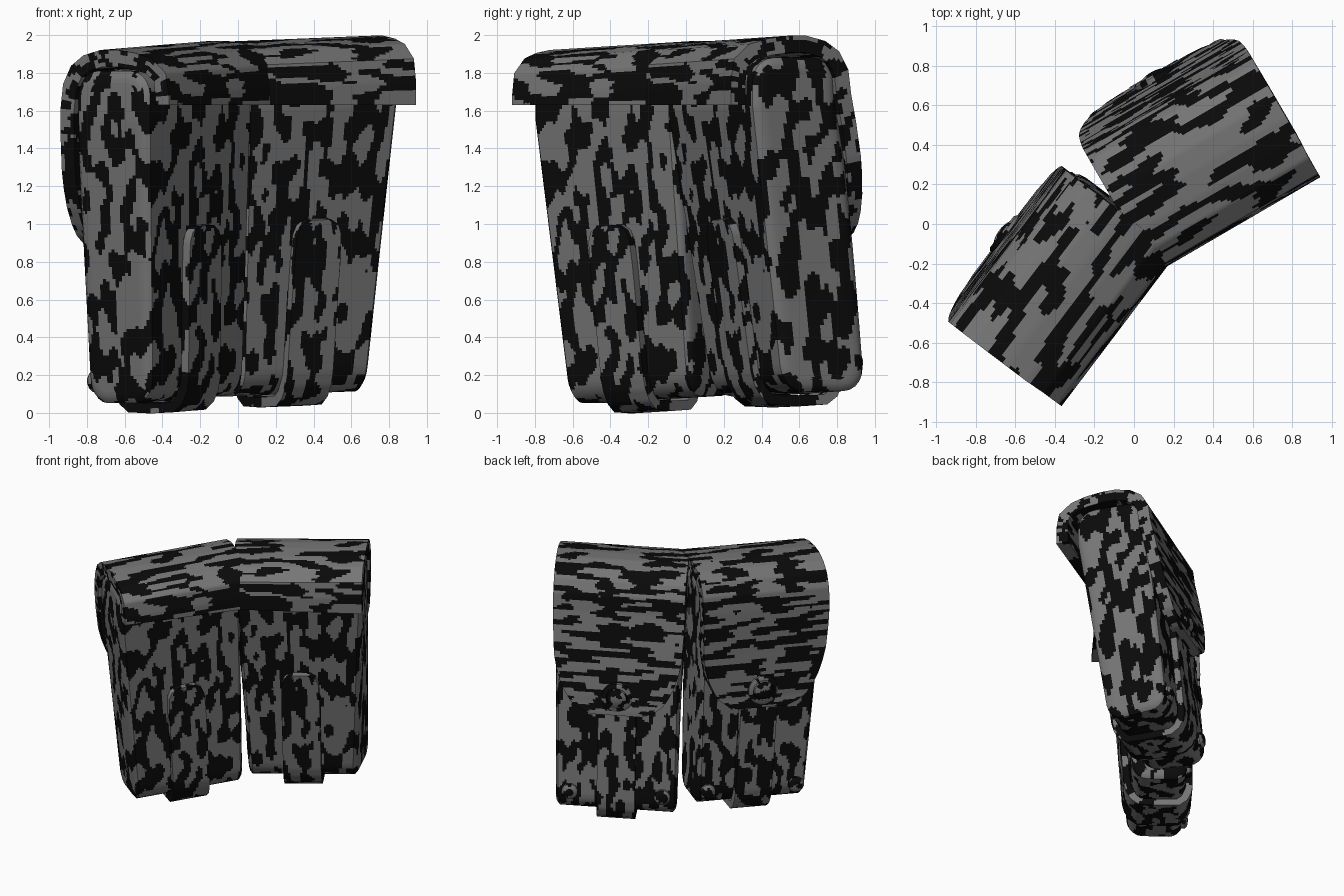
import bpy, bmesh, math
from mathutils import Vector, noise

if "Cube" in bpy.data.objects:
    bpy.data.objects.remove(bpy.data.objects["Cube"])

JOIN = Vector((0.15, -0.23, 0))          # where the two pouches meet at the back


def lerp(a, b, f):
    return a + (b - a) * f


def tone(name, v):
    m = bpy.data.materials.new(name)
    m.diffuse_color = (v, v, v, 1)
    m.use_nodes = True
    m.node_tree.nodes["Principled BSDF"].inputs["Base Color"].default_value = m.diffuse_color
    return m


DARK, LIGHT = tone("dark_fabric", 0.003), tone("light_fabric", 0.18)


class Pouch:
    """Local frame: s along the width, d from back to front, leaning towards the bottom."""
    def __init__(self, side, angle, top, bottom, tilt, flare):
        self.side, self.top, self.bottom = side, top, bottom
        self.tilt, self.flare = tilt, flare
        a = math.radians(angle)
        self.u = Vector((math.cos(a), math.sin(a), 0))
        self.d = Vector((-math.sin(a), math.cos(a), 0))

    def at(self, w, t, off, z, absolute=True, tilted=True):
        f = min(1, max(0, (1.6 - z) / 1.5))
        s0, s1, back = (lerp(self.top[i], self.bottom[i], f) for i in range(3))
        front = lerp(self.top[3], self.bottom[3], f ** 0.7)
        mid = (s0 + s1) / 2
        half = (s1 - s0) / 2 * (1 + self.flare * f * (t - 0.5))   # wider at the front
        s = mid + (w if absolute else w * half)
        return JOIN + self.u * s + self.d * (lerp(back, front, t) + off) \
            + Vector((0, 0, z + (self.tilt * s if tilted else 0)))


def loft(name, pouch, rows, streak, closed=False, thick=0):
    bm = bmesh.new()
    grid = [[bm.verts.new(p) for p in r] for r in rows]
    n = len(rows[0])
    for a, b in zip(grid, grid[1:]):
        for i in range(n if closed else n - 1):
            j = (i + 1) % n
            bm.faces.new((a[i], a[j], b[j], b[i]))
    if closed:
        # caps as strips between opposite points of the outline
        for r in (grid[0], grid[-1]):
            for i in range(n // 2 - 1):
                bm.faces.new((r[i], r[i + 1], r[n - 2 - i], r[n - 1 - i]))
    bmesh.ops.recalc_face_normals(bm, faces=bm.faces)
    me = bpy.data.meshes.new(name)
    bm.to_mesh(me)
    bm.free()
    ob = bpy.data.objects.new(name, me)
    bpy.context.collection.objects.link(ob)
    bpy.ops.object.select_all(action='DESELECT')
    ob.select_set(True)
    bpy.context.view_layer.objects.active = ob
    if thick:
        m = ob.modifiers.new("thickness", 'SOLIDIFY')
        m.thickness, m.offset = thick, 0
        bpy.ops.object.modifier_apply(modifier=m.name)
    mottle(me, pouch, streak)
    bpy.ops.object.shade_smooth_by_angle(angle=math.radians(40))


def mottle(me, pouch, streak):
    """Two-tone streaked fabric: refine the faces, then pick a tone by stretched noise."""
    bm = bmesh.new()
    bm.from_mesh(me)
    for _ in range(6):
        long_edges = [e for e in bm.edges if e.calc_length() > 0.027]
        if not long_edges:
            break
        bmesh.ops.subdivide_edges(bm, edges=long_edges, cuts=1, use_grid_fill=True)
    me.materials.append(DARK)
    me.materials.append(LIGHT)
    for f in bm.faces:
        c = f.calc_center_median()
        q = Vector((c.dot(pouch.u) * streak[0], c.dot(pouch.d) * streak[1], c.z * streak[2]))
        f.material_index = 1 if noise.noise(q) > 0.0 else 0
    bm.to_mesh(me)
    bm.free()


def outline(e, depth=0.5, z0=0.085, z1=1.85):
    """Rounded side outline (t, z), inset by e; first and last points face each other at the top."""
    r = 0.13 - e
    lo, hi, y0, y1 = e, depth - e, z0 + e, z1 - e
    right = []
    for i in range(6):
        a = math.radians(90 - 18 * i)
        right.append((hi - r + r * math.cos(a), y1 - r + r * math.sin(a)))
    right += [(hi, lerp(y1 - r, y0 + r, i / 12)) for i in range(1, 12)]
    for i in range(6):
        a = math.radians(-18 * i)
        right.append((hi - r + r * math.cos(a), y0 + r + r * math.sin(a)))
    left = [(lo + hi - x, z) for x, z in reversed(right)]
    return [(x / depth, z) for x, z in right + left]


def turned(name, pouch, w, z, off, profile, sides=16):
    """Round fitting on the front, turned from (radius, height) pairs."""
    c = pouch.at(w, 1, off, z)
    up = Vector((0, 0, 1))
    rows = [[c + pouch.d * h + (pouch.u * math.cos(a) + up * math.sin(a)) * r
             for a in (2 * math.pi * (i + .5) / sides for i in range(sides))] for r, h in profile]
    loft(name, pouch, rows, (18, 18, 18), closed=True)


# flap mid-surface: t, offset, z, half width
FLAP = [(0, -.11, 1.63, .48), (0, -.11, 1.72, .48), (0, -.095, 1.82, .48), (.08, -.06, 1.88, .48),
        (.2, -.02, 1.905, .485), (.4, 0, 1.92, .485), (.6, 0, 1.92, .485), (.8, .005, 1.895, .485),
        (.93, .01, 1.85, .485), (1, .02, 1.77, .485), (1, .035, 1.65, .485), (1, .04, 1.5, .48),
        (1, .045, 1.32, .47), (1, .05, 1.22, .45), (1, .055, 1.12, .42), (1, .06, 1.03, .375),
        (1, .06, .97, .335), (1, .065, .92, .27), (1, .065, .89, .19)]
# strap mid-surface: front, under the bottom, up the back
STRAP = [(1, .02, 1.1, .14), (1, .02, .8, .14), (1, .02, .5, .14), (1, .02, .2, .14),
         (1, .01, .14, .14), (.96, 0, .085, .14), (.85, 0, .05, .14), (.5, 0, .045, .14),
         (.15, 0, .05, .14), (.04, 0, .085, .14), (0, -.01, .14, .14), (0, -.02, .2, .14),
         (0, -.02, .5, .14), (0, -.02, .8, .14), (0, -.02, .93, .135), (0, -.02, .98, .115),
         (0, -.02, 1.01, .07)]


def sheet(name, pouch, pts, thick, streak, cols=8):
    loft(name, pouch, [[pouch.at(h * (2 * i / cols - 1), t, o, z, tilted=z != 1.63)
                        for i in range(cols + 1)] for t, o, z, h in pts], streak, thick=thick)


pouches = [
    Pouch("left", 52.9, (-.85, .085, .15, .63), (-.69, .135, .25, .655), .05, 0),
    Pouch("right", 30.2, (-.03, .91, .16, .66), (.035, .875, .38, .845), .035, .15)]

for p in pouches:
    # body with softened end panels
    ends = [(-1, .06), (-.985, .025), (-.94, 0)]
    stations = ends + [(-.4, 0), (.4, 0)] + [(-w, e) for w, e in reversed(ends)]
    loft(p.side + "_pouch_body", p,
         [[p.at(w, t, 0, z, False) for t, z in outline(e)] for w, e in stations],
         (15, 15, 6), closed=True)
    # lid wrapping from back over the top to the rounded front tip
    sheet(p.side + "_flap", p, FLAP, 0.09, (5, 17, 20))
    # strap running under the pouch
    sheet(p.side + "_strap", p, STRAP, 0.055, (15, 12, 7))
    # rimmed button on the flap
    turned(p.side + "_button", p, 0, 1.03, .09,
           [(.115, -.02), (.115, .025), (.1, .035), (.08, .035), (.075, .02),
            (.07, .035), (.045, .045), (.015, .05)])
    # small studs at the lower corners
    for i, w in enumerate((-.34, .34)):
        turned(p.side + "_stud_%d" % (i + 1), p, w, .2 if p.side == "left" else .24, 0,
               [(.06, -.03), (.06, .015), (.045, .03), (.015, .035)], 12)
